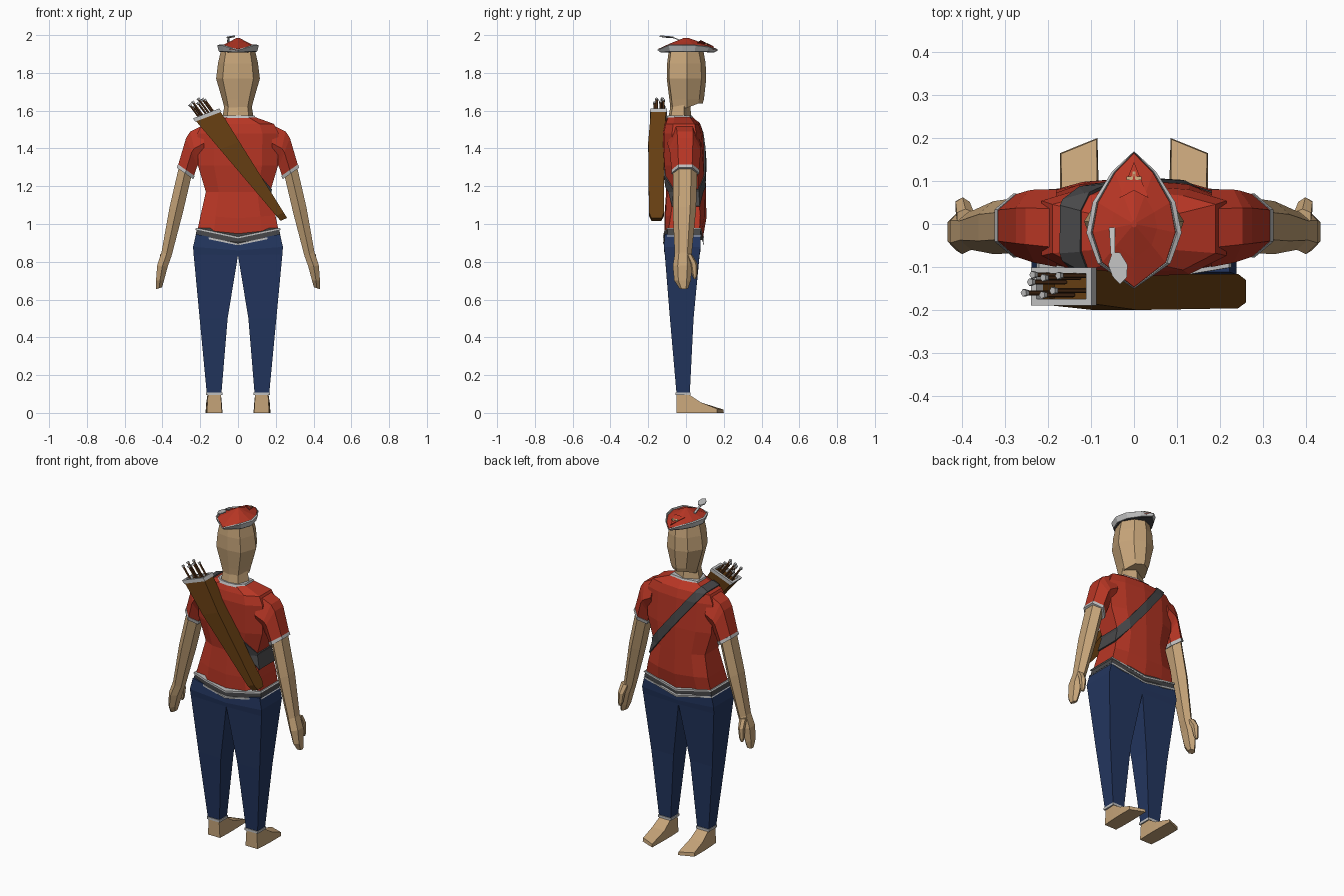
import bpy, bmesh, math
from mathutils import Vector

if "Cube" in bpy.data.objects:
    bpy.data.objects.remove(bpy.data.objects["Cube"])


def mat(name, r, g, b):
    m = bpy.data.materials.new(name)
    m.diffuse_color = (r, g, b, 1)
    m.use_nodes = True
    m.node_tree.nodes["Principled BSDF"].inputs["Base Color"].default_value = m.diffuse_color
    return m


SKIN = mat("skin", .56, .37, .19)
RED = mat("red_cloth", .48, .037, .018)
NAVY = mat("navy_cloth", .017, .037, .115)
DARK = mat("dark_grey", .065, .065, .068)
LIGHT = mat("light_grey", .52, .52, .52)
BROWN = mat("brown_leather", .13, .047, .006)
WOOD = mat("arrow_wood", .11, .04, .012)


def finish(name, bm, m, mirror=False):
    bmesh.ops.recalc_face_normals(bm, faces=bm.faces)
    me = bpy.data.meshes.new(name)
    bm.to_mesh(me)
    bm.free()
    me.materials.append(m)
    ob = bpy.data.objects.new(name, me)
    bpy.context.collection.objects.link(ob)
    if mirror:
        ob.modifiers.new("mirror", 'MIRROR').use_mirror_merge = False
    return ob


def loft(name, rings, m, mirror=False, loop=False):
    """Skin a row of equal-length rings; cap the ends unless it loops."""
    bm = bmesh.new()
    rows = [[bm.verts.new(p) for p in r] for r in rings]
    n = len(rows[0])
    for a, b in zip(rows, rows[1:] + (rows[:1] if loop else [])):
        for i in range(n):
            j = (i + 1) % n
            bm.faces.new((a[i], a[j], b[j], b[i]))
    if not loop:
        bm.faces.new(rows[0])
        bm.faces.new(rows[-1])
    return finish(name, bm, m, mirror)


def full(half):
    """Complete a half outline (front centre to back centre) across x = 0."""
    return half + [(-x, y, z) for x, y, z in half[-2:0:-1]]


# ---- torso, belt and trims share one body outline
def body(z, w, yf, yb, corner=.6, slope=0., grow=0.):
    w, yf, yb = w + grow, yf + grow, yb - grow
    pts = [(0, yf), (.6 * w, yf - .01), (w, corner * yf), (w, corner * yb),
           (.6 * w, yb + .006), (0, yb)]
    return full([(x, y, z + slope * x) for x, y in pts])


torso = loft("shirt", [
    body(.93, .213, .09, -.115, .8, .21),
    body(1.03, .198, .108, -.115, .7, .08),
    body(1.17, .17, .106, -.105),
    body(1.31, .212, .102, -.12),
    body(1.48, .215, .09, -.123),
    body(1.53, .19, .076, -.113),
    body(1.566, .09, .035, -.1)], RED)


def band(name, z0, z1, g, m):
    rows = [body(z0, .22, .088, -.115, .83, .21, g), body(z1, .214, .088, -.115, .83, .21, g)]
    loft(name, rows, m)


band("belt", .895, .926, .004, DARK)
band("belt_lower_trim", .887, .897, .007, LIGHT)
band("belt_upper_trim", .924, .933, .007, LIGHT)
loft("collar_trim", [body(1.56, .09, .035, -.1, grow=.004),
                     body(1.574, .086, .03, -.096, grow=.002)], LIGHT)

# ---- strap: a slanted slice of the shirt, thickened
bm = bmesh.new()
bm.from_mesh(torso.data)
top, low = Vector((-.15, 0, 1.55)), Vector((.18, 0, 1.14))
nrm = (low - top).cross(Vector((0, 1, 0))).normalized()
for s in (1, -1):
    bmesh.ops.bisect_plane(bm, geom=bm.verts[:] + bm.edges[:] + bm.faces[:],
                           plane_co=top + nrm * s * .024, plane_no=nrm * s, clear_outer=True)
strap = finish("quiver_strap", bm, DARK)
sol = strap.modifiers.new("thickness", 'SOLIDIFY')
sol.thickness, sol.offset = .008, 1


# ---- trousers, ankle trims and feet
def leg(z, xi, xo, yf, yb, slope=0.):
    pts = [(xi, yf), (xo, yf), (xo, (yf + yb) / 2), (xo, yb), (xi, yb), (xi, (yf + yb) / 2)]
    return [(x, y, z + slope * x) for x, y in pts]


loft("trouser_leg", [
    leg(.1, .088, .165, .02, -.05), leg(.5, .055, .203, .04, -.085),
    leg(.835, 0, .235, .072, -.112, .02), leg(.86, 0, .238, .077, -.117, .08),
    leg(.9, 0, .222, .078, -.112, .21)], NAVY, True)
loft("ankle_trim", [leg(.094, .083, .169, .025, -.055),
                    leg(.108, .083, .169, .025, -.055)], LIGHT, True)
foot = [[(xi, y, 0), (xo, y, 0), (xo - t, y, h), (xi + t, y, h)]
        for y, xi, xo, h, t in ((-.05, .085, .165, .1, .006), (.02, .082, .17, .095, .008),
                                (.08, .082, .172, .055, .004))]
foot.append([(.085, .2, 0), (.172, .165, 0), (.17, .163, .022), (.087, .197, .018)])
loft("foot", foot, SKIN, True)


# ---- arms: six-sided sections between an outer and an inner point
def arm(xo, zo, xi, zi, yf, yb, g=0.):
    c = Vector(((xo + xi) / 2, (yf + yb) / 2, (zo + zi) / 2))
    h = Vector((xo - xi, 0, zo - zi)) / 2
    h += h.normalized() * g
    d = Vector((0, (yf - yb) / 2 + g, 0))
    return [c + h * math.cos(a) / .866 + d * math.sin(a)
            for a in (math.radians(30 + 60 * k) for k in range(6))]


cuff = (.32, 1.302, .237, 1.245, .068, -.075)
loft("sleeve", [arm(.18, 1.525, .18, 1.33, .08, -.1), arm(.252, 1.49, .212, 1.31, .08, -.09),
                arm(.275, 1.455, .216, 1.305, .078, -.086), arm(*cuff)], RED, True)
loft("sleeve_trim", [arm(.315, 1.314, .232, 1.257, .068, -.075, .003),
                     arm(.322, 1.297, .239, 1.239, .068, -.075, .003)], LIGHT, True)
loft("arm", [
    arm(.311, 1.31, .245, 1.26, .06, -.068), arm(.362, 1.09, .292, 1.06, .053, -.07),
    arm(.405, .85, .352, .83, .03, -.06), arm(.428, .78, .372, .775, .034, -.07),
    arm(.434, .7, .392, .7, .025, -.062), arm(.433, .655, .402, .665, .012, -.035)], SKIN, True)
loft("thumb", [
    arm(.412, .84, .372, .83, .035, 0), arm(.415, .79, .382, .785, .062, .02),
    arm(.415, .73, .39, .73, .06, .032), arm(.413, .71, .397, .71, .054, .04)], SKIN, True)


# ---- head and neck
def skull(z, w, yf, yb, dz=0.):
    pts = [(0, yf), (.6 * w, yf - .025), (w, .25 * yf + .2 * yb), (.7 * w, yb + .012), (0, yb)]
    return full([(x, y, z + (dz if y > .03 else 0)) for x, y in pts])


loft("neck", [skull(1.55, .085, .03, -.095), skull(1.65, .068, .02, -.078)], SKIN)
loft("head", [skull(1.615, .072, .088, -.083, .022), skull(1.66, .084, .095, -.088),
              skull(1.77, .116, .107, -.102), skull(1.85, .106, .104, -.1),
              skull(1.93, .088, .09, -.09)], SKIN)


# ---- hat: pointed oval outline, turned-up brim and low crown
def oval(sx, sy, z, side=0., lift=0.):
    pts = [(0, .166), (.045, .12), (.085, .05), (.098, -.02), (.075, -.09), (0, -.148)]
    return full([(x * sx, y * sy, z + side * min(1, x / .07)) for x, y in pts])


loft("hat_brim", [oval(1.03, .93, 1.911, .002), oval(1.13, 1.02, 1.92, .025),
                  oval(1.02, 1.01, 1.924, .025), oval(.95, .98, 1.915, .01)], LIGHT)
loft("brim_underside", [oval(1.0, .92, 1.908, .002), oval(.98, .9, 1.915)], DARK)
loft("hat_crown", [oval(1.0, 1.0, 1.918, .012), oval(.98, .99, 1.927, .014),
                   oval(.55, .55, 1.957, .003), oval(.06, .06, 1.986)], RED)
loft("hat_peak", [[(0, .145, 1.933 + h), (.034, .06, 1.952 + h), (0, .078, 1.964 + h),
                   (-.034, .06, 1.952 + h)] for h in (0, .009)], RED)


def plate(name, outline, thick, m):
    loft(name, [[(x, y, z + h) for x, y, z in outline] for h in (0, thick)], m)


def on_peak(x, y):
    return (x, y, 1.987 - .345 * y)


for name, hx, y0, y1 in (("hat_badge_upright", .004, .088, .122), ("hat_badge_bar", .018, .102, .111)):
    plate(name, [on_peak(-hx, y0), on_peak(hx, y0), on_peak(hx, y1), on_peak(-hx, y1)], .008, SKIN)

# ---- feather
plate("feather_quill", [(-.058, -.008, 1.962), (-.044, -.008, 1.962), (-.044, -.07, 1.984),
                        (-.054, -.07, 1.984)], .006, LIGHT)
blade = [(-.05, -.065), (-.06, -.095), (-.05, -.122), (-.033, -.14),
         (-.017, -.125), (-.015, -.095), (-.032, -.067)]
plate("feather_blade", [(x, y, 1.984 - .06 * (y + .06) + .1 * (x + .05)) for x, y in blade], .006, LIGHT)


# ---- quiver: tapered box between a left and a right edge line
def quiver(t, y0, y1, g=0.):
    left = Vector((-.233, 0, 1.557)).lerp(Vector((.225, 0, 1.017)), t)
    right = Vector((-.1, 0, 1.607)).lerp(Vector((.26, 0, 1.032)), t)
    o = (right - left).normalized() * g
    return [(p.x, y, p.z) for p, y in ((left - o, y0 - g), (right + o, y0 - g),
                                       (right + o, y1 + g), (left - o, y1 + g))]


loft("quiver", [quiver(1, -.183, -.13), quiver(.95, -.196, -.116), quiver(.3, -.2, -.116),
                quiver(0, -.185, -.105), quiver(0, -.185, -.105, -.009),
                quiver(.08, -.185, -.11, -.012)], BROWN)
loft("quiver_rim", [quiver(.025, -.186, -.105, .004), quiver(-.006, -.185, -.105, .004),
                    quiver(-.006, -.185, -.105, -.01), quiver(.025, -.185, -.105, -.01)],
     LIGHT, loop=True)


# ---- arrows
def rod(name, a, b, r, m, sides=5):
    d = (b - a).normalized()
    u = d.orthogonal().normalized()
    v = d.cross(u)
    loft(name, [[p + (u * math.cos(k * math.tau / sides) + v * math.sin(k * math.tau / sides)) * r
                 for k in range(sides)] for p in (a, b)], m)


axis, across = Vector((-.591, 0, .806)), Vector((.94, 0, .35))
for i, (s, y, reach) in enumerate(((-.042, -.16, .075), (-.02, -.135, .085), (0, -.165, .07),
                                   (.015, -.125, .09), (.032, -.155, .08), (-.03, -.118, .06),
                                   (.04, -.12, .07))):
    mouth = Vector((-.168, y, 1.582)) + across * s
    tip = mouth + axis * reach
    rod("arrow_shaft", mouth - axis * .045, tip, .006, WOOD)
    rod("arrow_nock", tip - axis * .004, tip + axis * .008, .009, LIGHT)
